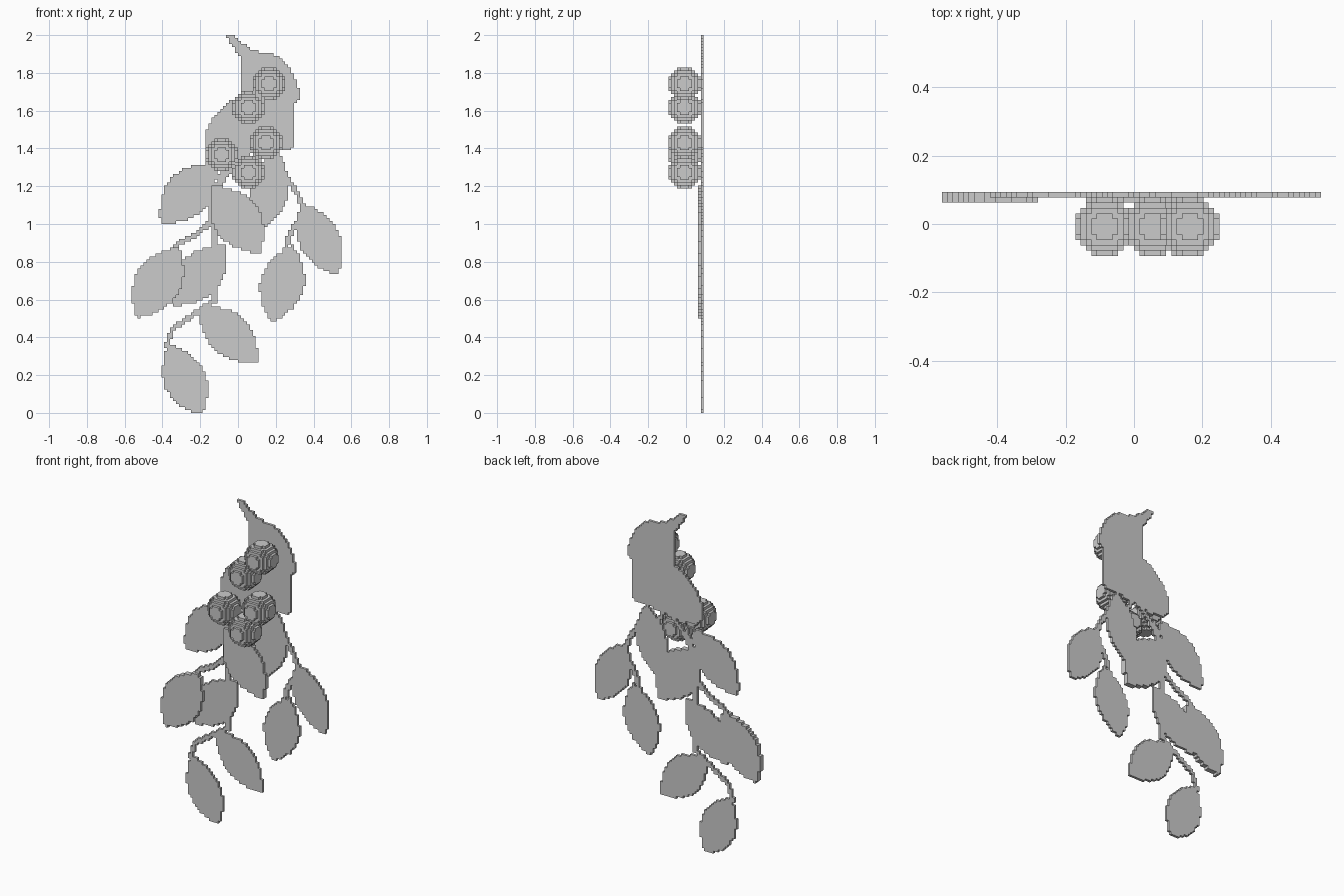
import bpy, bmesh, math
from mathutils import Vector

cube = bpy.data.objects.get("Cube")
if cube:
    bpy.data.objects.remove(cube, do_unlink=True)

V = 2 / 128                 # size of one block
BACK, NEXT = 11, 10         # depth layers of the flat foliage

grey = bpy.data.materials.new("plain grey")
grey.diffuse_color = (0.6, 0.6, 0.6, 1)
grey.use_nodes = True
grey.node_tree.nodes["Principled BSDF"].inputs["Base Color"].default_value = (0.6, 0.6, 0.6, 1)

parts, taken = {}, set()


def add_part(name, cells):
    parts[name] = cells - taken
    taken.update(cells)


def flat_cells(test, layers):
    """Blocks of the upright sheet whose centre passes the test."""
    return {(i, j, k) for i in range(-36, 36) for k in range(128)
            if test((i + 0.5) * V, (k + 0.5) * V) for j in layers}


def leaf(name, base, tip, half_width, layers=(BACK,)):
    """Lens shape between two points."""
    b, t = Vector(base), Vector(tip)
    mid, axis = (b + t) / 2, (t - b) / 2
    length = axis.length
    axis.normalize()

    def inside(x, z):
        d = Vector((x, z)) - mid
        s = d.dot(axis) / length
        side = abs(d.x * axis.y - d.y * axis.x)
        return abs(s) <= 1 and side <= half_width * (1 - s * s) + 0.004
    add_part(name, flat_cells(inside, layers))


def outline_leaf(name, pts):
    """Broad leaf from a short closed outline."""
    def inside(x, z):
        hit = False
        for (x1, z1), (x2, z2) in zip(pts, pts[1:] + pts[:1]):
            if (z1 > z) != (z2 > z) and x < x1 + (z - z1) * (x2 - x1) / (z2 - z1):
                hit = not hit
        return hit
    add_part(name, flat_cells(inside, (BACK,)))


def stem(name, pts, r=0.0135):
    """Thin blocky twig along a path."""
    pts = [Vector(p) for p in pts]

    def inside(x, z):
        p = Vector((x, z))
        for a, b in zip(pts, pts[1:]):
            d = b - a
            f = max(0, min(1, (p - a).dot(d) / d.length_squared))
            if (p - a - d * f).length <= r:
                return True
        return False
    add_part(name, flat_cells(inside, (BACK,)))


def berry(name, x, z):
    """Stepped ball, eleven blocks wide."""
    ci, ck = math.floor(x / V), math.floor(z / V)
    rng = range(-5, 6)
    add_part(name, {(ci + a, 5 + b, ck + c) for a in rng for b in rng for c in rng
                    if a * a + b * b + c * c <= 5.6 ** 2})


# Berries
for n, (x, z) in enumerate([(0.17, 1.74), (0.06, 1.61), (0.145, 1.43),
                            (-0.08, 1.365), (0.057, 1.27)], 1):
    berry(f"berry_{n}", x, z)

# Two broad leaves at the top
outline_leaf("top_leaf", [(0.02, 1.935), (0.09, 1.915), (0.17, 1.91), (0.24, 1.865),
                          (0.285, 1.81), (0.31, 1.75), (0.325, 1.71), (0.325, 1.655),
                          (0.28, 1.63), (0.02, 1.63)])
outline_leaf("second_leaf", [(0.03, 1.69), (-0.07, 1.63), (-0.13, 1.57), (-0.17, 1.49),
                             (-0.17, 1.40), (-0.14, 1.355), (-0.02, 1.35), (0.09, 1.375),
                             (0.22, 1.39), (0.29, 1.40), (0.29, 1.66)])

# Hanging leaves: base, tip, half width
for name, base, tip, w in [
        ("upper_right_leaf", (-0.12, 1.32), (-0.41, 1.005), 0.115),
        ("upper_left_leaf", (0.20, 1.39), (0.135, 0.98), 0.10),
        ("outer_left_leaf", (0.335, 1.11), (0.525, 0.73), 0.104),
        ("lower_left_leaf", (0.29, 0.885), (0.18, 0.48), 0.112),
        ("inner_right_leaf", (-0.06, 0.885), (-0.35, 0.57), 0.112),
        ("lower_middle_leaf", (-0.20, 0.56), (0.105, 0.27), 0.108),
        ("bottom_leaf", (-0.365, 0.365), (-0.195, -0.015), 0.108)]:
    leaf(name, base, tip, w)

# Two leaves that are a layer thicker
leaf("middle_leaf", (-0.13, 1.20), (0.12, 0.845), 0.12, (NEXT, BACK))
leaf("outer_right_leaf", (-0.31, 0.875), (-0.535, 0.505), 0.118, (NEXT, BACK))

# Stems
stem("top_stem", [(-0.045, 1.995), (-0.01, 1.94), (0.03, 1.88)])
stem("top_stem_fork", [(-0.02, 1.985), (0.03, 1.94), (0.08, 1.91)], 0.011)
stem("main_stem", [(0.03, 1.37), (-0.05, 1.28), (-0.09, 1.22), (-0.14, 1.18),
                   (-0.14, 1.04), (-0.125, 0.98), (-0.125, 0.87)])
stem("side_twig", [(-0.07, 1.30), (-0.085, 1.22), (-0.12, 1.28)], 0.011)
stem("crossing_twig", [(0.09, 1.37), (0.13, 1.31)], 0.011)
stem("right_branch", [(-0.14, 1.01), (-0.23, 0.94), (-0.31, 0.90), (-0.35, 0.865)])
stem("lower_branch", [(-0.12, 0.68), (-0.13, 0.59), (-0.20, 0.54), (-0.29, 0.485),
                      (-0.35, 0.44), (-0.375, 0.35)])
stem("left_branch", [(0.26, 1.24), (0.31, 1.17), (0.345, 1.09)])
stem("left_twig", [(0.34, 1.05), (0.28, 0.96), (0.255, 0.87)])

# Turn every block set into its outer skin
CORNERS = [(-1, -1), (1, -1), (1, 1), (-1, 1)]
for name, cells in parts.items():
    if not cells:
        continue
    bm, verts = bmesh.new(), {}
    for cell in cells:
        for ax in range(3):
            for sign in (-1, 1):
                nb = list(cell)
                nb[ax] += sign
                if tuple(nb) in taken:
                    continue
                face = []
                for u, w in CORNERS[::sign]:
                    c = list(cell)
                    c[ax] += sign > 0
                    c[(ax + 1) % 3] += u > 0
                    c[(ax + 2) % 3] += w > 0
                    c = tuple(c)
                    if c not in verts:
                        verts[c] = bm.verts.new((c[0] * V, (c[1] - 6) * V, c[2] * V))
                    face.append(verts[c])
                bm.faces.new(face)
    mesh = bpy.data.meshes.new(name)
    bm.to_mesh(mesh)
    bm.free()
    mesh.materials.append(grey)
    bpy.context.collection.objects.link(bpy.data.objects.new(name, mesh))
